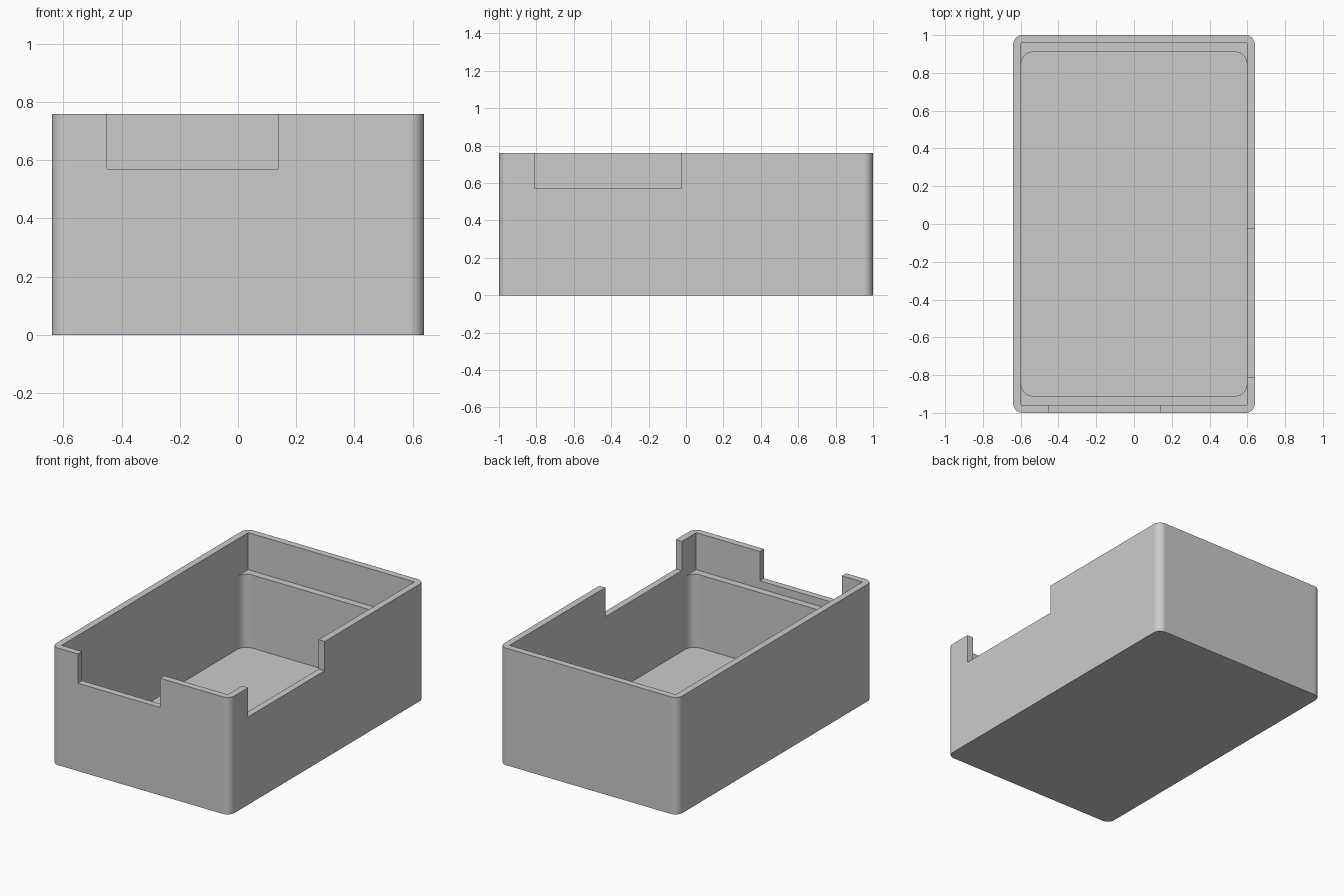
import bpy
import bmesh
from math import cos, sin, pi, radians

if "Cube" in bpy.data.objects:
    bpy.data.objects.remove(bpy.data.objects["Cube"], do_unlink=True)

HALF_X, HALF_Y, HEIGHT = 0.64, 1.0, 0.76
WALL = 0.043
FLOOR_Z, LEDGE_Z, NOTCH_Z = 0.045, 0.52, 0.57
INNER_X, INNER_Y = HALF_X - WALL, HALF_Y - WALL
LEDGE_Y = 0.91
TOP = HEIGHT + 0.1

grey = bpy.data.materials.new("plain grey")
grey.use_nodes = True
colour = (0.6, 0.6, 0.6, 1)
grey.diffuse_color = colour
grey.node_tree.nodes["Principled BSDF"].inputs["Base Color"].default_value = colour


def block(name, x0, x1, y0, y1, z0, z1, radius=0, steps=10):
    """Upright block whose vertical corners may be rounded."""
    outline = []
    for i, (x, y, sx, sy) in enumerate(((x1, y1, 1, 1), (x0, y1, -1, 1),
                                        (x0, y0, -1, -1), (x1, y0, 1, -1))):
        if not radius:
            outline.append((x, y))
            continue
        for k in range(steps + 1):
            a = (i + k / steps) * pi / 2
            outline.append((x + radius * (cos(a) - sx), y + radius * (sin(a) - sy)))
    bm = bmesh.new()
    base = bm.faces.new([bm.verts.new((x, y, z0)) for x, y in outline])
    top = bmesh.ops.extrude_face_region(bm, geom=[base])["geom"]
    moved = [v for v in top if isinstance(v, bmesh.types.BMVert)]
    bmesh.ops.translate(bm, verts=moved, vec=(0, 0, z1 - z0))
    bmesh.ops.recalc_face_normals(bm, faces=bm.faces)
    mesh = bpy.data.meshes.new(name)
    bm.to_mesh(mesh)
    bm.free()
    mesh.materials.append(grey)
    obj = bpy.data.objects.new(name, mesh)
    bpy.context.collection.objects.link(obj)
    return obj


# Rounded outer shell
box = block("open_box", -HALF_X, HALF_X, -HALF_Y, HALF_Y, 0, HEIGHT, 0.05)

cutters = [
    # Square upper opening, leaving a ledge at both ends
    block("upper_cavity", -INNER_X, INNER_X, -INNER_Y, INNER_Y, LEDGE_Z, TOP),
    # Rounded lower well
    block("lower_cavity", -INNER_X, INNER_X, -LEDGE_Y, LEDGE_Y, FLOOR_Z, LEDGE_Z + 0.1, 0.06),
    # Notches in the front wall and the left wall
    block("front_notch", -0.45, 0.14, -HALF_Y - 0.1, -INNER_Y + 0.1, NOTCH_Z, TOP),
    block("side_notch", INNER_X - 0.1, HALF_X + 0.1, -0.81, -0.025, NOTCH_Z, TOP),
]

bpy.ops.object.select_all(action='DESELECT')
box.select_set(True)
bpy.context.view_layer.objects.active = box
for cutter in cutters:
    cutter.hide_render = True
    mod = box.modifiers.new(cutter.name, 'BOOLEAN')
    mod.operation = 'DIFFERENCE'
    mod.solver = 'EXACT'
    mod.object = cutter
    bpy.ops.object.modifier_apply(modifier=mod.name)
    bpy.data.objects.remove(cutter, do_unlink=True)

# Smooth corners, crisp rims, flat walls
bpy.ops.object.shade_smooth_by_angle(angle=radians(30))
flat = box.modifiers.new("flat_walls", 'WEIGHTED_NORMAL')
flat.keep_sharp = True
